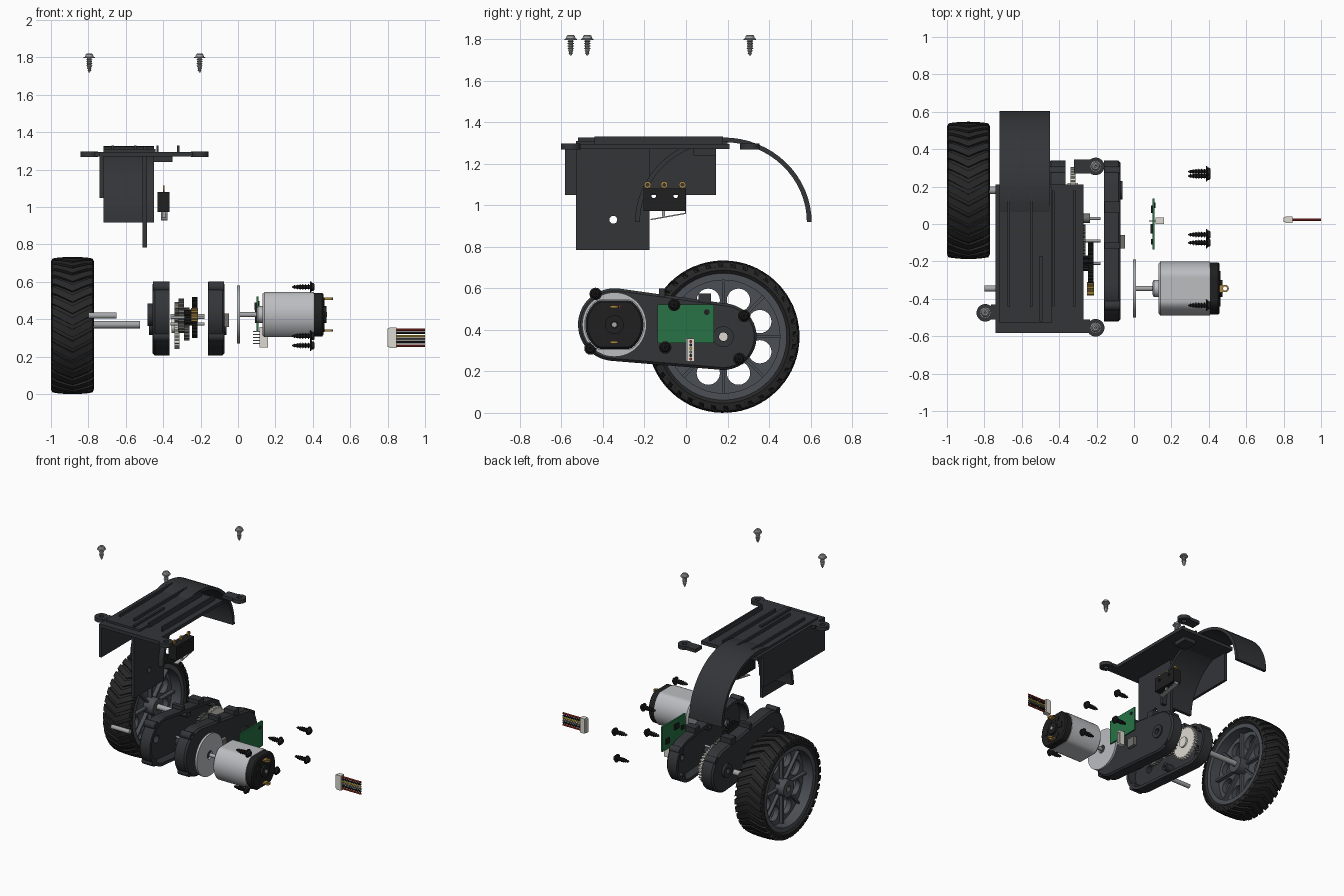
import bpy, bmesh, math
from math import sin, cos, pi

if "Cube" in bpy.data.objects:
    bpy.data.objects.remove(bpy.data.objects["Cube"])

def mat(name, r, g, b):
    m = bpy.data.materials.new(name)
    m.diffuse_color = (r, g, b, 1)
    m.use_nodes = True
    m.node_tree.nodes["Principled BSDF"].inputs["Base Color"].default_value = m.diffuse_color
    return m

PLASTIC = mat("dark_plastic", .033, .035, .039)
BLACK = mat("black", .014, .014, .015)
RUBBER = mat("rubber", .02, .02, .021)
RIM = mat("rim_grey", .07, .078, .09)
STEEL = mat("steel", .38, .39, .4)
SILVER = mat("motor_silver", .5, .51, .53)
BRASS = mat("brass", .42, .26, .06)
WHITE = mat("off_white", .72, .7, .63)
GREEN = mat("board_green", .02, .17, .06)
GREY = mat("gear_grey", .16, .16, .15)
RED = mat("red", .35, .03, .02)
YELLOW = mat("yellow", .6, .45, .05)

# ---- helpers: every piece is a list of loops that get bridged and capped
def rev(prof, c, axis='X', n=32):
    A = [2 * pi * i / n for i in range(n)]
    if axis == 'X':
        return [[(c[0] + a, c[1] + r * cos(t), c[2] + r * sin(t)) for t in A] for a, r in prof]
    return [[(c[0] + r * cos(t), c[1] + r * sin(t), c[2] + a) for t in A] for a, r in prof]

def rod(x0, x1, y, z, r, n=20):
    return rev([(x0, r), (x1, r)], (0, y, z), 'X', n)

def tube(a0, a1, r0, r1, c, axis='X', n=32):
    return rev([(a0, r0), (a0, r1), (a1, r1), (a1, r0), (a0, r0)], c, axis, n)

def prism(pts, x0, x1):
    return [[(x, y, z) for y, z in pts] for x in (x0, x1)]

def box(x0, x1, y0, y1, z0, z1):
    return prism([(y0, z0), (y1, z0), (y1, z1), (y0, z1)], x0, x1)

def part(name, m, *pieces, bevel=0, cuts=()):
    def build(pcs):
        bm = bmesh.new()
        for loops in pcs:
            closed = loops[0] == loops[-1]
            V = [[bm.verts.new(p) for p in l] for l in (loops[:-1] if closed else loops)]
            n = len(V[0])
            for a, b in zip(V, V[1:] + ([V[0]] if closed else [])):
                for i in range(n):
                    bm.faces.new((a[i], a[(i + 1) % n], b[(i + 1) % n], b[i]))
            if not closed:
                bm.faces.new(V[0][::-1])
                bm.faces.new(V[-1])
        bmesh.ops.recalc_face_normals(bm, faces=bm.faces)
        if bevel:
            bmesh.ops.bevel(bm, geom=bm.edges[:], offset=bevel, segments=1, affect='EDGES')
        me = bpy.data.meshes.new(name)
        bm.to_mesh(me)
        bm.free()
        return me
    o = bpy.data.objects.new(name, build(pieces))
    bpy.context.collection.objects.link(o)
    if cuts:
        c = bpy.data.objects.new("cutter", build(cuts))
        bpy.context.collection.objects.link(c)
        md = o.modifiers.new("holes", 'BOOLEAN')
        md.operation, md.object, md.solver = 'DIFFERENCE', c, 'EXACT'
        me = bpy.data.meshes.new_from_object(o.evaluated_get(bpy.context.evaluated_depsgraph_get()))
        o.modifiers.clear()
        o.data = me
        bpy.data.objects.remove(c)
    o.data.materials.clear()
    o.data.materials.append(m)
    return o

def screw(name, m, c, axis, length):
    teeth, prof = 6, [(0, .003)]
    for i in range(teeth):
        a = .008 + (length - .03) * i / teeth
        r = .017 if i > 1 else .011 + .003 * i
        prof += [(a, r * .65), (a + .004, r), (a + .007, r * .65)]
    L = length
    prof += [(L - .024, .011), (L - .024, .03), (L - .019, .03), (L - .017, .023),
             (L - .005, .02), (L, .014), (L, .007), (L - .012, .004)]
    part(name, m, rev(prof, c, axis, 16))

MY, MZ, WY, WZ = -.345, .425, .18, .367     # motor axis and wheel axis

# ---- wheel: tyre with chevron tread, rim, web with round holes, ribs, hub
W = (0, WY, WZ)
tread = []
N = 36
for k in range(N):
    for side in (-1, 1):
        loops = []
        for s, drop in ((0, 0), (.35, .001), (.7, .004), (.93, .009), (1, .026)):
            t = 2 * pi * k / N + pi + .17 * s
            x = -.885 + side * .115 * s
            loops.append([(x, WY - r * cos(a), WZ + r * sin(a)) for a, r in
                          ((t, .335), (t + .115, .335), (t + .115, .367 - drop), (t, .367 - drop))])
        tread.append(loops)
part("tyre_tread", RUBBER, *tread)
part("tyre", RUBBER, rev([(-.985, .305), (-.997, .32), (-.993, .336), (-.97, .35), (-.885, .355), (-.8, .35),
     (-.777, .336), (-.773, .32), (-.785, .305), (-.985, .305)], W, n=72))
part("wheel_rim", RIM, tube(-.985, -.785, .272, .312, W, n=64))
part("wheel_web", RIM, rod(-.905, -.865, WY, WZ, .28, 64),
     cuts=[rod(-1, -.7, WY + .19 * cos(pi / 8 + i * pi / 4), WZ + .19 * sin(pi / 8 + i * pi / 4), .056, 24)
           for i in range(8)])
ribs = []
for i in range(8):
    c, s = cos(i * pi / 4), sin(i * pi / 4)
    ribs.append(prism([(WY + u * c - v * s, WZ + u * s + v * c) for u, v in
                       ((.05, -.007), (.28, -.007), (.28, .007), (.05, .007))], -.93, -.835))
part("wheel_ribs", RIM, *ribs)
part("wheel_hub", RIM, tube(-.975, -.785, .022, .062, W))
part("wheel_axle", STEEL, rod(-.96, -.525, WY, WZ + .005, .02))
part("side_shaft", STEEL, rod(-.80, -.65, MY, .42, .016))

# ---- gearbox halves: hollow shells around a two-circle outline
def outline(off):
    r1, r2 = .175 + off, .16 + off
    dy, dz = WY - MY, WZ - MZ
    phi, beta = math.atan2(dz, dy), math.acos((r1 - r2) / math.hypot(dy, dz))
    p = []
    for cy, cz, r, a0, a1 in ((MY, MZ, r1, phi + beta, phi + 2 * pi - beta), (WY, WZ, r2, phi - beta, phi + beta)):
        p += [(cy + r * cos(a0 + (a1 - a0) * i / 24), cz + r * sin(a0 + (a1 - a0) * i / 24)) for i in range(25)]
    return p

def shell(x_floor, x_open):
    d = 1 if x_open > x_floor else -1
    return [[(x, y, z) for y, z in outline(o)] for x, o in
            ((x_floor, -.012), (x_floor + d * .012, 0), (x_open, 0), (x_open, -.022), (x_floor + d * .025, -.022))]

SCREWS = [(-.435, .573), (-.46, .31), (-.10, .315), (-.057, .52), (.28, .467), (.257, .26)]
for side, xf, xo in (("left", -.457, -.365), ("right", -.072, -.16)):
    x0, x1 = min(xf, xo) + .002, max(xf, xo) - .002
    part(side + "_gearbox_half", PLASTIC, shell(xf, xo), cuts=[rod(-1, 1, MY, MZ, .03), rod(-1, 1, WY, WZ, .021)])
    part(side + "_gearbox_bosses", PLASTIC, *[tube(x0, x1, .012, .028, (0, y, z), n=20) for y, z in SCREWS],
         box(x0, x1, .06, .12, .53, .575), box(x0, x1, -.13, -.10, .55, .60))
part("gearbox_bearings", PLASTIC, tube(-.485, -.455, .03, .06, (0, MY, MZ)), tube(-.475, -.44, .021, .05, W),
     tube(-.08, -.062, .021, .05, W))
part("gearbox_sensor", GREY, box(-.075, -.047, -.13, -.06, .36, .43))

# ---- gear train and its pins
def gear(x0, x1, y, z, r):
    n = max(10, int(r * 240))
    p = []
    for i in range(4 * n):
        q, t = (r if i % 4 < 2 else r - .013), 2 * pi * (i + .5 * (i % 2)) / (4 * n)
        p.append((y + q * cos(t), z + q * sin(t)))
    return prism(p, x0, x1)

part("output_gear", WHITE, gear(-.34, -.312, WY, WZ, .125), rod(-.355, -.30, WY, WZ, .04))
part("first_gear", BLACK, gear(-.245, -.217, -.21, .41, .11), gear(-.285, -.24, -.21, .41, .042))
part("second_gear", GREY, gear(-.288, -.26, -.09, .375, .088), gear(-.32, -.28, -.09, .375, .042))
part("third_gear", GREY, gear(-.318, -.29, .03, .42, .092), gear(-.34, -.31, .03, .42, .042),
     rod(-.29, -.235, .03, .42, .025))
part("pinion", BRASS, gear(-.25, -.213, MY, MZ, .036))
part("gear_pins", STEEL, *[rod(-.36, -.18, y, z, .008, 12) for y, z in ((-.21, .41), (-.09, .375), (.03, .42))])

# ---- motor, spacer disc, end cap, terminals
M = (0, MY, MZ)
part("spacer_disc", SILVER, tube(-.006, .01, .03, .155, M, n=48))

def can(*stations):
    return [[(x, MY + r * cos(i * pi / 24), MZ + max(-r * .83, min(r * .83, r * sin(i * pi / 24))))
             for i in range(48)] for x, r in stations]

part("motor_shaft", STEEL, rod(.012, .13, MY, MZ, .014))
part("motor_can", SILVER, can((.13, .132), (.142, .145), (.405, .145)), rev([(.10, .035), (.106, .045), (.14, .045)], M))
part("motor_cap", BLACK, can((.405, .14), (.45, .14), (.458, .13)), tube(.45, .473, .016, .045, M),
     *[prism([(MY + u * cos(a) - v * sin(a), MZ + u * sin(a) + v * cos(a)) for u, v in
              ((.06, -.02), (.095, -.02), (.095, .02), (.06, .02))], .45, .463) for a in (0, pi / 3, 2 * pi / 3, pi, 4 * pi / 3, 5 * pi / 3)])
part("motor_bearing", STEEL, rod(.44, .476, MY, MZ, .013))
part("motor_terminals", BRASS, *[tube(-.006, .006, .011, .02, (.487, MY, z), 'Z', 16) for z in (.34, .51)],
     *[box(.45, .475, MY - .02, MY + .02, z - .006, z + .006) for z in (.34, .51)])
part("polarity_dot", RED, rod(.455, .461, MY + .03, MZ + .085, .008, 10))

# ---- sensor board with socket
part("circuit_board", GREEN, box(.098, .11, -.137, .135, .337, .523))
part("board_socket", WHITE, box(.115, .128, 0, .034, .25, .36), box(.128, .16, 0, .007, .25, .36),
     box(.128, .16, .027, .034, .25, .36), box(.128, .16, .007, .027, .25, .262), box(.128, .16, .007, .027, .348, .36))
part("socket_pins", STEEL, *[box(.08, .15, .014, .02, .269 + .016 * i, .273 + .016 * i) for i in range(5)])
part("board_parts", BLACK, box(.09, .1, -.11, -.08, .42, .45), box(.09, .1, .06, .1, .38, .42),
     rod(.108, .114, .1, .485, .014), box(.088, .1, -.05, 0, .45, .49))

# ---- cable plug and wires
part("cable_plug", WHITE, box(.80, .81, .01, .036, .252, .352), box(.81, .848, .005, .041, .247, .357))
for i, m in enumerate((RED, BLACK, GREY, YELLOW, BLACK, RED)):
    part("wire_%d" % (i + 1), m, rod(.845, 1, .023, .259 + .017 * i, .007, 10))

# ---- cover: plate, ribs, screw tabs, walls, half-round fender
TABS = [(-.795, -.475), (-.205, -.555), (-.205, .308)]
part("cover_plate", PLASTIC, box(-.74, -.27, -.583, .21, 1.27, 1.295), box(-.72, -.44, -.53, .2, 1.29, 1.31),
     box(-.45, -.35, .035, .145, 1.24, 1.27))
part("cover_ribs", PLASTIC, *[box(x - .006, x + .006, -.44, .178, 1.29, 1.33) for x in (-.67, -.55, -.43, -.32)],
     box(-.505, -.49, -.52, -.17, 1.29, 1.325))
part("screw_tabs", PLASTIC, *[tube(0, .028, .018, .047, (x, y, 1.268), 'Z', 28) for x, y in TABS],
     box(-.765, -.735, -.51, -.43, 1.27, 1.295), box(-.275, -.235, -.583, -.51, 1.27, 1.295),
     box(-.32, -.235, .27, .345, 1.27, 1.295))
part("outer_wall", PLASTIC, box(-.74, -.72, -.583, .145, 1.048, 1.28))
part("inner_arm", PLASTIC, box(-.51, -.487, -.53, -.175, .785, 1.28), cuts=[rod(-.6, -.4, -.35, .93, .019)])
arc = [(r, pi * (i if r > .41 else 32 - i) / 32) for r in (.425, .402) for i in range(33)]
part("fender", PLASTIC, prism([(WY + r * cos(a), .918 + r * .96 * sin(a)) for r, a in arc], -.72, -.45))

# ---- limit switch
part("limit_switch", BLACK, box(-.43, -.365, -.205, 0, .973, 1.08),
     cuts=[rod(-.5, -.3, y, 1.045, .011, 16) for y in (-.155, -.05)])
part("switch_contacts", BRASS, *[tube(-.005, .005, .007, .017, (-.397, y, 1.098), n=12) for y in (-.185, -.105, -.017)])
part("switch_lever", STEEL, prism([(-.17, .928), (0, .958), (0, .975), (-.006, .975), (-.006, .963), (-.17, .934)], -.412, -.378),
     box(-.405, -.385, -.115, -.1, .945, .98))

# ---- screws
for i, (x, y) in enumerate(TABS):
    screw("cover_screw_%d" % (i + 1), STEEL, (x, y, 1.72), 'Z', .1)
for i, (y, z) in enumerate(SCREWS):
    screw("gearbox_screw_%d" % (i + 1), BLACK, (.29, y, z), 'X', .12)

for o in bpy.data.objects:
    o.select_set(True)
bpy.context.view_layer.objects.active = bpy.data.objects["tyre"]
bpy.ops.object.shade_smooth_by_angle(angle=math.radians(32))
